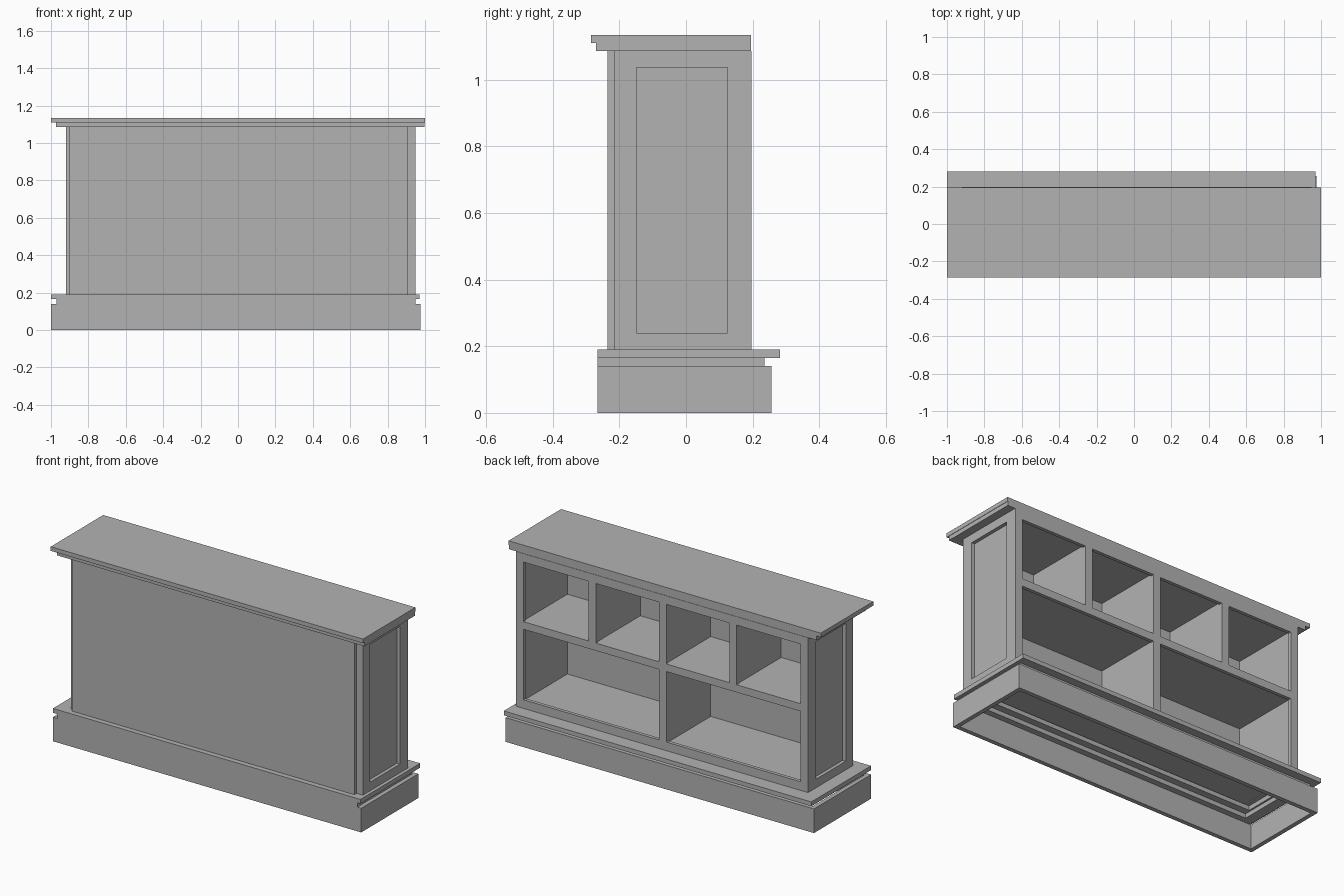
import bpy
import bmesh
from mathutils import Vector

cube = bpy.data.objects.get("Cube")
if cube:
    bpy.data.objects.remove(cube)

grey = bpy.data.materials.new("plain grey")
grey.use_nodes = True
COLOUR = (0.45, 0.45, 0.45, 1)
grey.diffuse_color = COLOUR
grey.node_tree.nodes["Principled BSDF"].inputs["Base Color"].default_value = COLOUR


def boards(name, *bounds):
    """One object made of boxes, each given as x, y and z ranges."""
    bm = bmesh.new()
    for ranges in bounds:
        low, high = (Vector(corner) for corner in zip(*ranges))
        made = bmesh.ops.create_cube(bm, size=1)
        for v in made["verts"]:
            v.co = (low + high) / 2 + v.co * (high - low)
    mesh = bpy.data.meshes.new(name)
    bm.to_mesh(mesh)
    bm.free()
    mesh.materials.append(grey)
    ob = bpy.data.objects.new(name, mesh)
    bpy.context.collection.objects.link(ob)
    return ob


def ring(name, x, y, z, wide):
    """Open rectangular frame lying flat."""
    inner = (y[0] + wide, y[1] - wide)
    boards(name,
           (x, (y[0], inner[0]), z), (x, (inner[1], y[1]), z),
           ((x[0], x[0] + wide), inner, z), ((x[1] - wide, x[1]), inner, z))


# Heights and depths shared by the carcass parts
LEFT, RIGHT = 0.95, -0.92
FRONT, BACK = -0.215, 0.197
BOTTOM, TOP = 0.19, 1.086
OPEN_LOW, OPEN_HIGH = 0.24, 1.037
SHELF_LOW, SHELF_HIGH = 0.648, 0.692
FRAME = 0.02
CENTRE = 0.012

# Hollow plinth with stepped moulding
ring("plinth", (-1, 0.975), (-0.265, 0.257), (0, 0.14), 0.025)
ring("plinth_step", (-0.97, 0.95), (-0.265, 0.235), (0.14, 0.165), 0.06)
ring("plinth_ledge", (-1, 0.97), (-0.265, 0.282), (0.165, BOTTOM), 0.1)

# Worktop with moulding under its edge
boards("worktop", ((-1, 1), (-0.285, 0.195), (1.11, 1.134)))
boards("worktop_moulding", ((-0.972, 0.998), (-0.27, 0.195), (TOP, 1.11)))

# Front panel
boards("front_panel", ((-0.9, 0.91), (-0.235, FRONT), (BOTTOM, TOP)))

# Side panels, each with a raised frame around the sunk field
for name, outer, inward in (("left", LEFT, -1), ("right", RIGHT, 1)):
    mid = outer + inward * FRAME
    inner = outer + inward * 0.04
    face = sorted((outer, mid))
    boards(name + "_side_panel",
           (sorted((mid, inner)), (FRONT, BACK - FRAME), (BOTTOM, TOP)))
    boards(name + "_side_frame",
           (face, (FRONT, -0.148), (BOTTOM, TOP)),
           (face, (0.125, BACK), (BOTTOM, TOP)),
           (face, (-0.148, 0.125), (BOTTOM, OPEN_LOW)),
           (face, (-0.148, 0.125), (OPEN_HIGH, TOP)))

# Rear face frame: outer stiles, rails and dividing stiles
rear = (BACK - FRAME, BACK)
opening = (-0.872, 0.904)
dividers = (CENTRE - 0.451, CENTRE, CENTRE + 0.451)
half = 0.0235
boards("rear_frame_stiles",
       ((RIGHT + FRAME, opening[0]), rear, (BOTTOM, TOP)),
       ((opening[1], LEFT - FRAME), rear, (BOTTOM, TOP)))
boards("rear_frame_rails",
       (opening, rear, (BOTTOM, OPEN_LOW)),
       (opening, rear, (SHELF_LOW, SHELF_HIGH)),
       (opening, rear, (OPEN_HIGH, TOP)))
boards("rear_frame_dividers",
       ((CENTRE - half, CENTRE + half), rear, (OPEN_LOW, SHELF_LOW)),
       *[((x - half, x + half), rear, (SHELF_HIGH, OPEN_HIGH)) for x in dividers])

# Interior floor, shelf, ceiling and partitions
inside = (RIGHT + 0.04, LEFT - 0.04)
depth = (FRONT, BACK - FRAME)
boards("cabinet_floor", (inside, depth, (BOTTOM + 0.005, 0.23)))
boards("shelf", (inside, depth, (0.655, SHELF_HIGH)))
boards("cabinet_ceiling", (inside, depth, (1.05, TOP)))
boards("lower_partition", ((CENTRE - 0.02, CENTRE + 0.02), depth, (0.23, 0.655)))
boards("upper_partitions",
       *[((x - 0.02, x + 0.02), depth, (SHELF_HIGH, 1.05)) for x in dividers])
